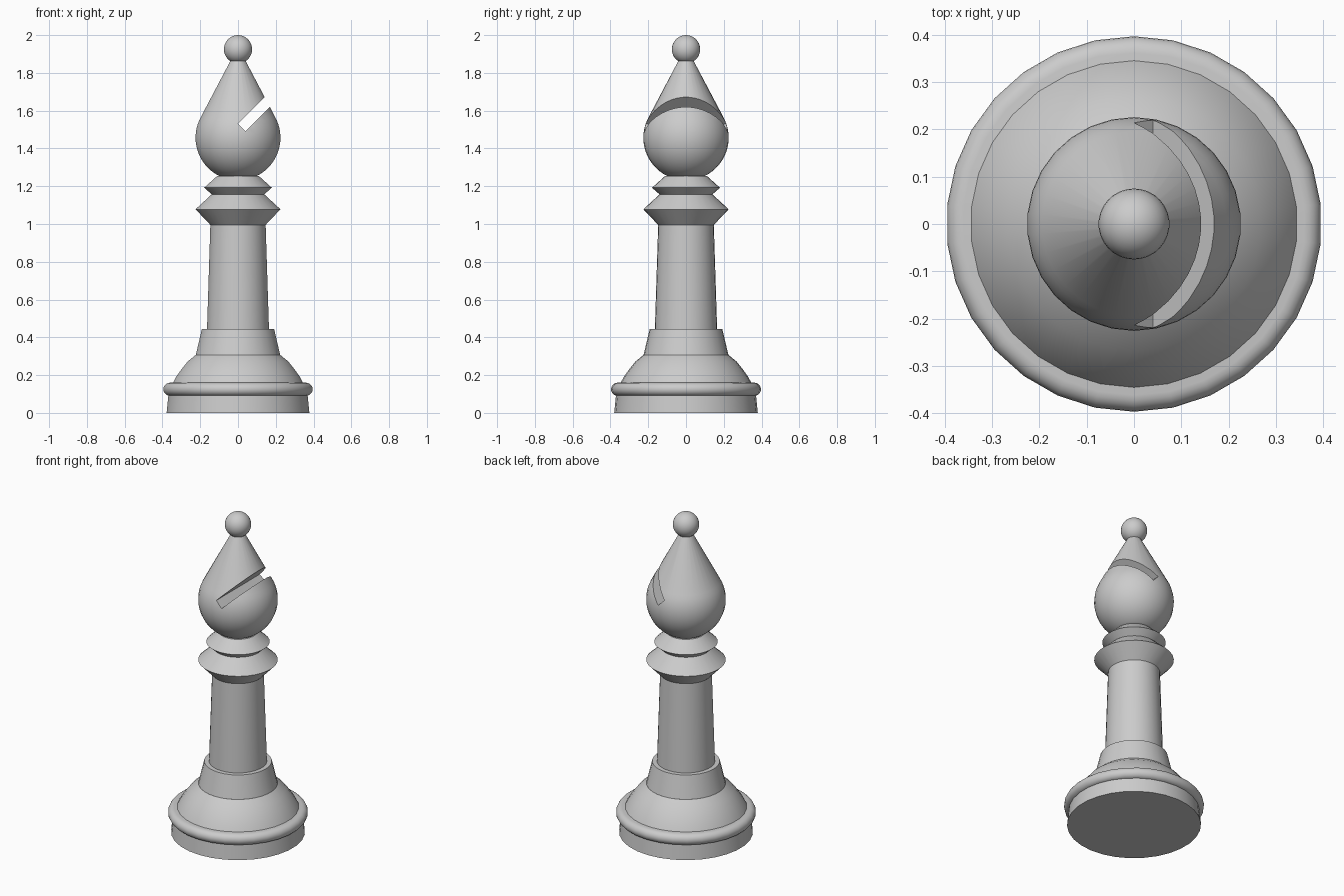
import bpy
import bmesh
import math
from mathutils import Vector

SIDES = 30

default = bpy.data.objects.get("Cube")
if default:
    bpy.data.objects.remove(default, do_unlink=True)

grey = bpy.data.materials.new("plain grey")
grey.use_nodes = True
COLOUR = (0.6, 0.6, 0.6, 1)
grey.diffuse_color = COLOUR
grey.node_tree.nodes["Principled BSDF"].inputs["Base Color"].default_value = COLOUR


def add_object(name, bm):
    bmesh.ops.recalc_face_normals(bm, faces=bm.faces)
    mesh = bpy.data.meshes.new(name)
    bm.to_mesh(mesh)
    bm.free()
    mesh.materials.append(grey)
    obj = bpy.data.objects.new(name, mesh)
    bpy.context.collection.objects.link(obj)
    return obj


def smooth(obj):
    bpy.ops.object.select_all(action='DESELECT')
    obj.select_set(True)
    bpy.context.view_layer.objects.active = obj
    bpy.ops.object.shade_smooth_by_angle(angle=math.radians(30))


def lathe(name, profile):
    """Turn (radius, height) points round z, closing both ends with caps."""
    bm = bmesh.new()
    rings = []
    for r, z in profile:
        ring = []
        for i in range(SIDES):
            a = math.pi / 2 + math.tau * i / SIDES
            ring.append(bm.verts.new((r * math.cos(a), r * math.sin(a), z)))
        rings.append(ring)
    for low, high in zip(rings, rings[1:]):
        for i in range(SIDES):
            j = (i + 1) % SIDES
            bm.faces.new((low[i], low[j], high[j], high[i]))
    bm.faces.new(rings[0][::-1])
    bm.faces.new(rings[-1])
    return add_object(name, bm)


def arc(r, z, radius, start, end, steps):
    """Points of a circular arc in the profile plane, angles in degrees."""
    angles = [math.radians(start + (end - start) * i / steps) for i in range(steps + 1)]
    return [(r + radius * math.cos(a), z + radius * math.sin(a)) for a in angles]


# Foot, rounded rim and domed base
smooth(lathe("foot", [(0.38, 0), (0.37, 0.1)]))
smooth(lathe("base_rim", arc(0.362, 0.125, 0.035, -90, 90, 10)))
smooth(lathe("base_dome", [(0.348, 0.155), (0.33, 0.19), (0.303, 0.228),
                           (0.268, 0.272), (0.225, 0.307)]))

# Shaft with its lower sleeve
smooth(lathe("shaft_sleeve", [(0.225, 0.305), (0.192, 0.445)]))
smooth(lathe("shaft", [(0.165, 0.44), (0.147, 1.0)]))

# Two bevelled collars
smooth(lathe("lower_collar", [(0.147, 0.995), (0.226, 1.078), (0.14, 1.157)]))
smooth(lathe("upper_collar", [(0.14, 1.157), (0.18, 1.192), (0.11, 1.255)]))

# Head: a ball running into a cone
head = lathe("head", arc(0, 1.457, 0.226, -65, 30, 16) + [(0.036, 1.872)])

# Slanted slot through one side of the head
along = Vector((1, 0, 1)).normalized()
across = Vector((-1, 0, 1)).normalized() * 0.028
start = Vector((0.02, 0, 1.51))
end = start + along * 0.4
bm = bmesh.new()
face = bm.faces.new([bm.verts.new(p + Vector((0, -0.4, 0))) for p in
                     (start - across, end - across, end + across, start + across)])
extruded = bmesh.ops.extrude_face_region(bm, geom=[face])["geom"]
bmesh.ops.translate(bm, vec=(0, 0.8, 0),
                    verts=[v for v in extruded if isinstance(v, bmesh.types.BMVert)])
cutter = add_object("slot_cutter", bm)
cutter.hide_render = True
cut = head.modifiers.new("slot", 'BOOLEAN')
cut.operation = 'DIFFERENCE'
cut.solver = 'EXACT'
cut.object = cutter
bpy.context.view_layer.objects.active = head
bpy.ops.object.modifier_apply(modifier=cut.name)
bpy.data.objects.remove(cutter, do_unlink=True)
smooth(head)

# Finial ball
bm = bmesh.new()
bmesh.ops.create_uvsphere(bm, u_segments=SIDES, v_segments=16, radius=0.075)
bmesh.ops.translate(bm, vec=(0, 0, 1.925), verts=bm.verts)
smooth(add_object("finial_ball", bm))
